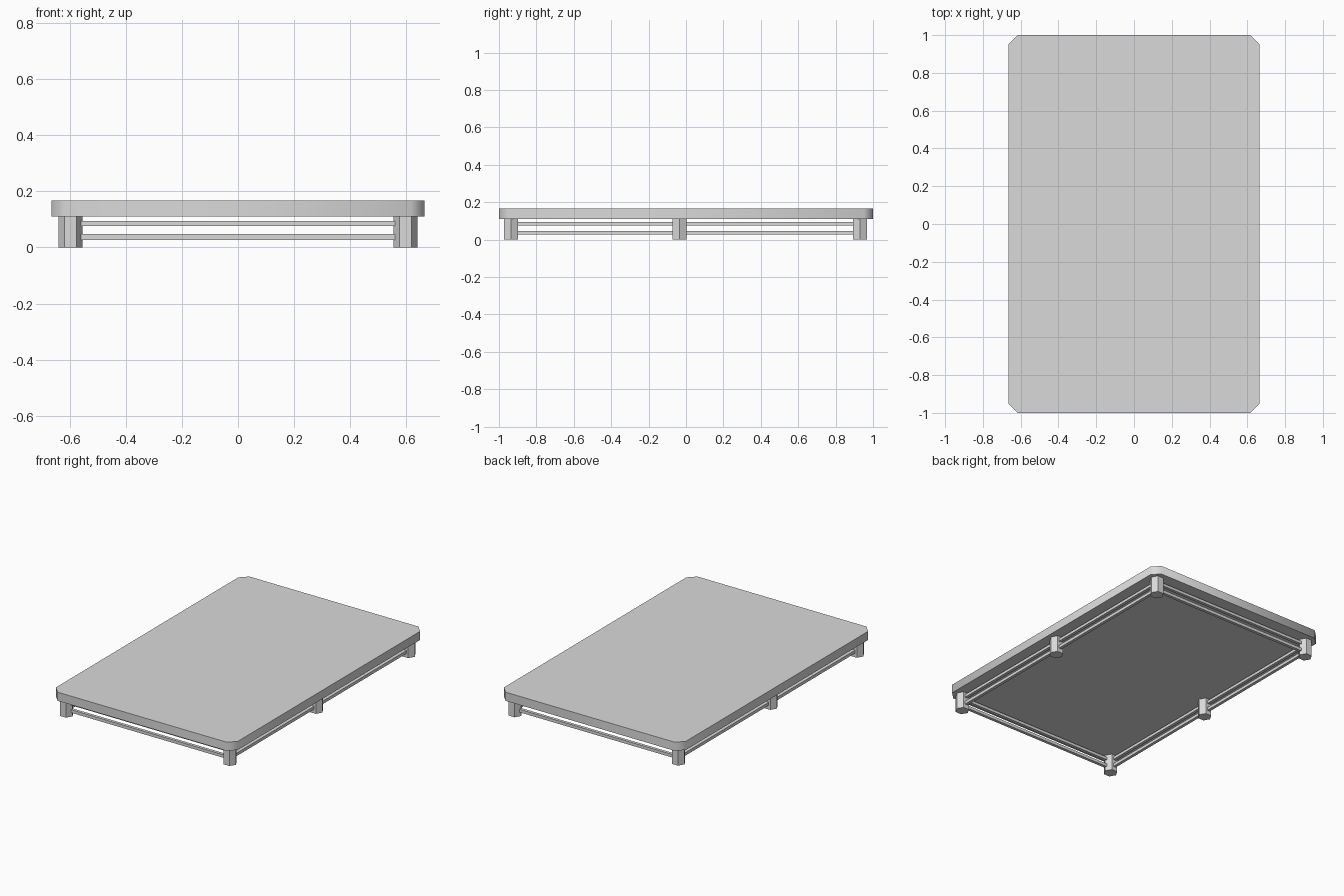
import bpy, bmesh, math

if "Cube" in bpy.data.objects:
    bpy.data.objects.remove(bpy.data.objects["Cube"])

grey = bpy.data.materials.new("grey")
grey.diffuse_color = (0.7, 0.7, 0.7, 1)
grey.use_nodes = True
grey.node_tree.nodes["Principled BSDF"].inputs["Base Color"].default_value = grey.diffuse_color


def prism(name, outline, z0, z1):
    """Closed upright prism from a flat outline."""
    bm = bmesh.new()
    base = bm.faces.new([bm.verts.new((x, y, z0)) for x, y in outline])
    top = bmesh.ops.extrude_face_region(bm, geom=[base])["geom"]
    for v in top:
        if isinstance(v, bmesh.types.BMVert):
            v.co.z = z1
    bmesh.ops.recalc_face_normals(bm, faces=bm.faces)
    mesh = bpy.data.meshes.new(name)
    bm.to_mesh(mesh)
    bm.free()
    mesh.materials.append(grey)
    obj = bpy.data.objects.new(name, mesh)
    bpy.context.collection.objects.link(obj)
    return obj


def rect(x0, x1, y0, y1):
    return [(x0, y0), (x1, y0), (x1, y1), (x0, y1)]


# Top slab with cut corners, softly shaded around its rim
W, L, C = 0.665, 1.0, 0.048
quarter = [(W, L - C), (W - C, L)]
outline = (quarter + [(-x, y) for x, y in reversed(quarter)]
           + [(-x, -y) for x, y in quarter]
           + [(x, -y) for x, y in reversed(quarter)])
slab = prism("top_slab", outline, 0.11, 0.167)
bpy.context.view_layer.objects.active = slab
slab.select_set(True)
bpy.ops.object.shade_smooth_by_angle(angle=math.radians(50))

# Six hexagonal legs
LEG_X, R = 0.597, 0.0435
LEG_Y = (-0.936, -0.034, 0.930)
for sx in (-1, 1):
    for y in LEG_Y:
        hexagon = [(sx * LEG_X + R * math.cos(math.radians(60 * i)),
                    y + R * math.sin(math.radians(60 * i))) for i in range(6)]
        prism("leg", hexagon, 0.0, 0.11)

# Two levels of rails running between the legs
H = 0.01
for z0, z1 in ((0.027, 0.047), (0.076, 0.095)):
    for y in (LEG_Y[0], LEG_Y[2]):
        prism("cross_rail", rect(-LEG_X, LEG_X, y - H, y + H), z0, z1)
    for x in (-LEG_X, LEG_X):
        prism("side_rail", rect(x - H, x + H, LEG_Y[0], LEG_Y[2]), z0, z1)
